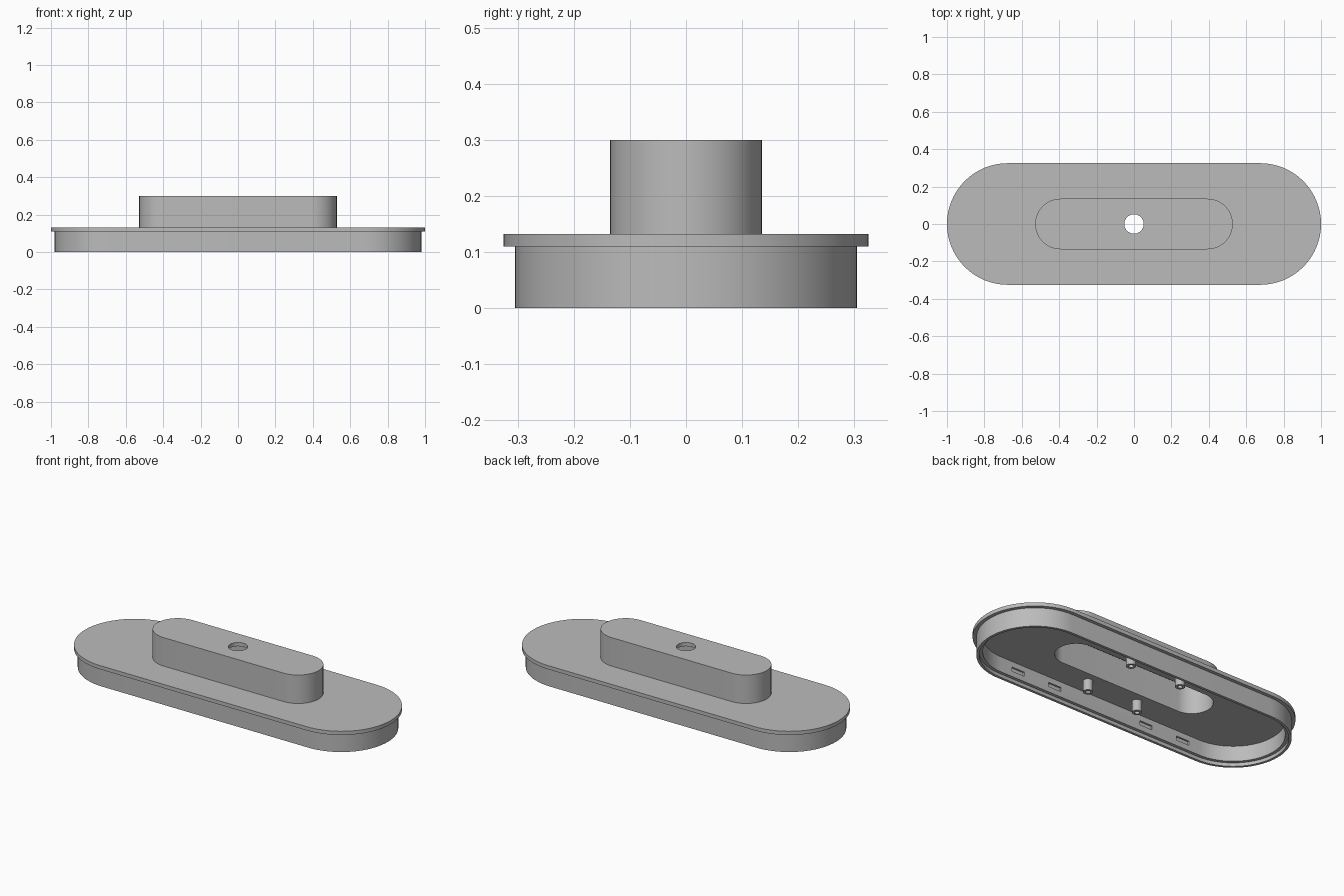
import bpy
import bmesh
import math

cube = bpy.data.objects.get("Cube")
if cube:
    bpy.data.objects.remove(cube, do_unlink=True)

SEGMENTS = 32
RIM = 0.675      # half length of the straight sides of the base
BOSS = 0.393     # half length of the straight sides of the raised block

grey = bpy.data.materials.new("plain grey")
grey.use_nodes = True
colour = (0.5, 0.5, 0.5, 1)
grey.diffuse_color = colour
grey.node_tree.nodes["Principled BSDF"].inputs["Base Color"].default_value = colour


def stadium(bm, half, radius, z):
    """Ring of vertices: two half circles joined by straight sides."""
    ring = []
    for side in (1, -1):
        for i in range(SEGMENTS + 1):
            a = math.pi * (i / SEGMENTS - 0.5)
            ring.append(bm.verts.new((side * (half + radius * math.cos(a)),
                                      side * radius * math.sin(a), z)))
    return ring


def sweep(name, profile, location=(0, 0, 0)):
    """Closed solid made by joining stadium rings in profile order."""
    bm = bmesh.new()
    rings = [stadium(bm, *p) for p in profile]
    for a, b in zip(rings, rings[1:] + rings[:1]):
        for i in range(len(a)):
            j = (i + 1) % len(a)
            bm.faces.new((a[i], a[j], b[j], b[i]))
    bmesh.ops.remove_doubles(bm, verts=bm.verts, dist=0.0001)
    bmesh.ops.recalc_face_normals(bm, faces=bm.faces)
    mesh = bpy.data.meshes.new(name)
    bm.to_mesh(mesh)
    bm.free()
    mesh.materials.append(grey)
    obj = bpy.data.objects.new(name, mesh)
    obj.location = location
    bpy.context.collection.objects.link(obj)
    return obj


def select(obj):
    bpy.ops.object.select_all(action="DESELECT")
    obj.select_set(True)
    bpy.context.view_layer.objects.active = obj


# Hollow cover: hole, raised block, flange, skirt, rebated rim, inside
cover = sweep("cover_shell", [
    (0, 0.052, 0.30),
    (BOSS, 0.135, 0.30),
    (BOSS, 0.135, 0.132),
    (RIM, 0.325, 0.132),
    (RIM, 0.325, 0.11),
    (RIM, 0.305, 0.11),
    (RIM, 0.305, 0),
    (RIM, 0.29, 0),
    (RIM, 0.29, 0.02),
    (RIM, 0.272, 0.02),
    (RIM, 0.272, 0.11),
    (BOSS, 0.112, 0.11),
    (BOSS, 0.112, 0.278),
    (0, 0.052, 0.278),
])

# Shallow clip recesses in the long inner walls
bm = bmesh.new()
for x in (-0.56, -0.31, 0.31, 0.56):
    for y in (-0.272, 0.272):
        box = bmesh.ops.create_cube(bm, size=1)["verts"]
        bmesh.ops.scale(bm, vec=(0.085, 0.02, 0.025), verts=box)
        bmesh.ops.translate(bm, vec=(x, y, 0.065), verts=box)
mesh = bpy.data.meshes.new("recess_cutter")
bm.to_mesh(mesh)
bm.free()
mesh.materials.append(grey)
cutter = bpy.data.objects.new("recess_cutter", mesh)
cutter.hide_render = True
bpy.context.collection.objects.link(cutter)
cut = cover.modifiers.new("clip_recesses", "BOOLEAN")
cut.operation = "DIFFERENCE"
cut.solver = "EXACT"
cut.object = cutter
select(cover)
bpy.ops.object.modifier_apply(modifier=cut.name)
bpy.data.objects.remove(cutter, do_unlink=True)

# Four hollow screw posts under the flange
parts = [cover]
for side, x in (("left", 0.167), ("right", -0.167)):
    for end, y in (("front", -0.175), ("back", 0.175)):
        parts.append(sweep(f"{end}_{side}_screw_post", [
            (0, 0.026, 0.115),
            (0, 0.026, 0.045),
            (0, 0.013, 0.045),
            (0, 0.013, 0.115),
        ], (x, y, 0)))

for part in parts:
    select(part)
    bpy.ops.object.shade_smooth_by_angle(angle=math.radians(30))
